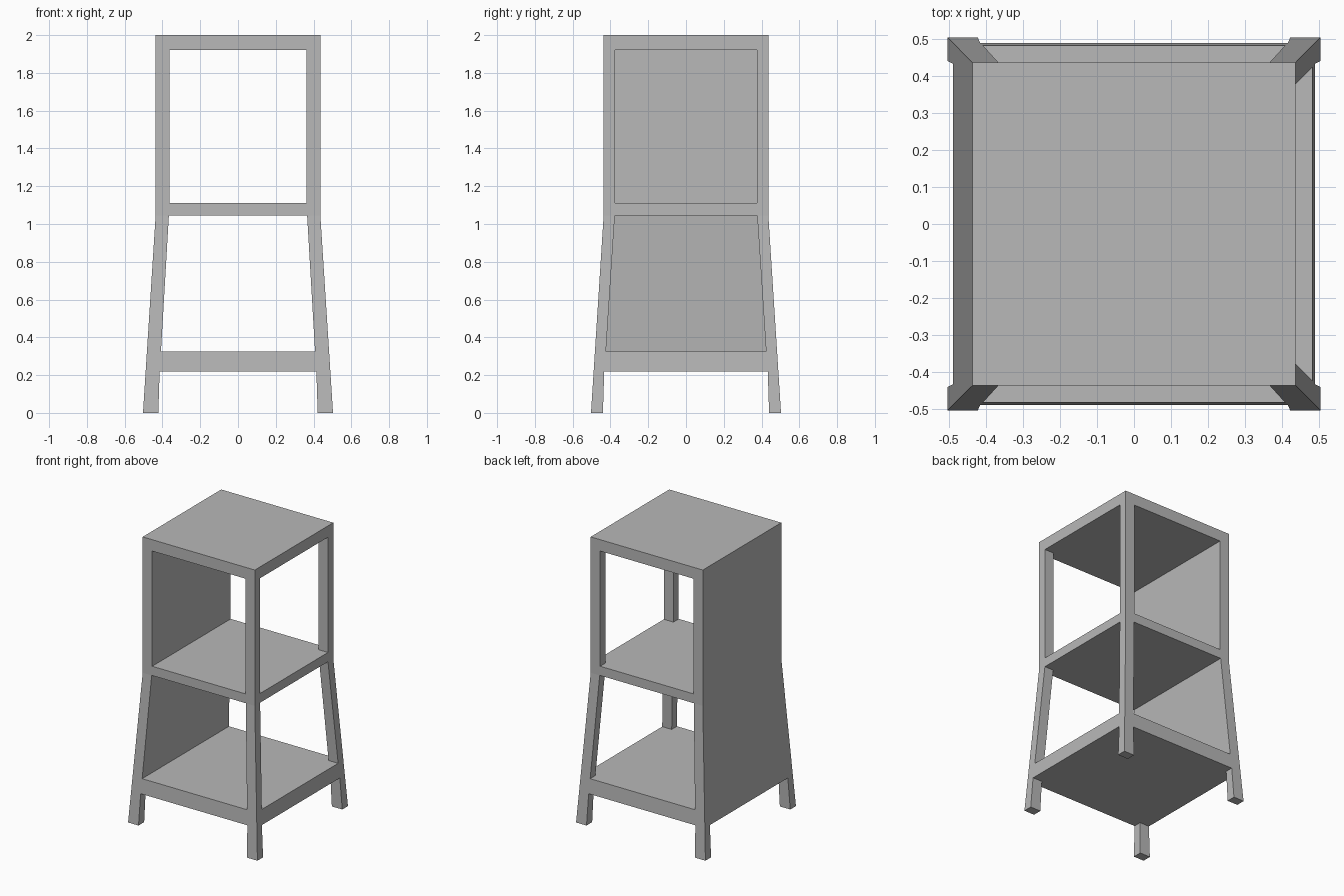
import bpy
import bmesh

cube = bpy.data.objects.get("Cube")
if cube:
    bpy.data.objects.remove(cube, do_unlink=True)

grey = bpy.data.materials.new("plain grey")
grey.use_nodes = True
colour = (0.48, 0.48, 0.48, 1)
grey.diffuse_color = colour
grey.node_tree.nodes["Principled BSDF"].inputs["Base Color"].default_value = colour


def loft(name, sections):
    """Closed solid through rectangles given as (z, x0, x1, half_depth)."""
    bm = bmesh.new()
    rings = [[bm.verts.new((x, y, z)) for x, y in
              ((x0, -d), (x1, -d), (x1, d), (x0, d))]
             for z, x0, x1, d in sections]
    for low, high in zip(rings, rings[1:]):
        for i in range(4):
            j = (i + 1) % 4
            bm.faces.new((low[i], low[j], high[j], high[i]))
    bm.faces.new(rings[0][::-1])
    bm.faces.new(rings[-1])
    mesh = bpy.data.meshes.new(name)
    bm.to_mesh(mesh)
    bm.free()
    mesh.materials.append(grey)
    obj = bpy.data.objects.new(name, mesh)
    bpy.context.scene.collection.objects.link(obj)
    return obj


# Outer body: straight upper half, flared lower half
FOOT, BODY, BEND, TOP = 0.503, 0.436, 1.045, 2.0
frame = loft("shelf_frame", [(z, -h, h, h) for z, h in
                             ((0, FOOT), (BEND, BODY), (TOP, BODY))])

# Openings: bottom z, top z, then half widths in x and y at bottom and top
tiers = {
    "upper": (1.11, 1.92, (0.362, 0.362), (0.377, 0.377)),
    "lower": (0.325, BEND, (0.408, 0.366), (0.424, 0.377)),
    "foot": (-0.1, 0.22, (0.425, 0.415), (0.443, 0.433)),
}
cutters = []
for tier, (z0, z1, wide, deep) in tiers.items():
    # Front-to-back opening
    cutters.append(loft(tier + "_front_cutter",
                        [(z, -w, w, 1) for z, w in zip((z0, z1), wide)]))
    # Side opening; the shelf tiers keep a solid panel on the right side
    far = -1 if tier == "foot" else 0
    cutters.append(loft(tier + "_side_cutter",
                        [(z, far, 1, d) for z, d in zip((z0, z1), deep)]))

for cutter in cutters:
    cutter.hide_render = True
    cut = frame.modifiers.new(cutter.name, "BOOLEAN")
    cut.operation = "DIFFERENCE"
    cut.solver = "EXACT"
    cut.object = cutter

# Apply the cuts, merge coplanar faces, discard the cutters
graph = bpy.context.evaluated_depsgraph_get()
result = bpy.data.meshes.new_from_object(frame.evaluated_get(graph))
frame.modifiers.clear()
frame.data = result
for cutter in cutters:
    bpy.data.objects.remove(cutter, do_unlink=True)

bm = bmesh.new()
bm.from_mesh(result)
bmesh.ops.remove_doubles(bm, verts=bm.verts, dist=0.0001)
bmesh.ops.dissolve_limit(bm, angle_limit=0.005, verts=bm.verts, edges=bm.edges)
bm.to_mesh(result)
bm.free()
